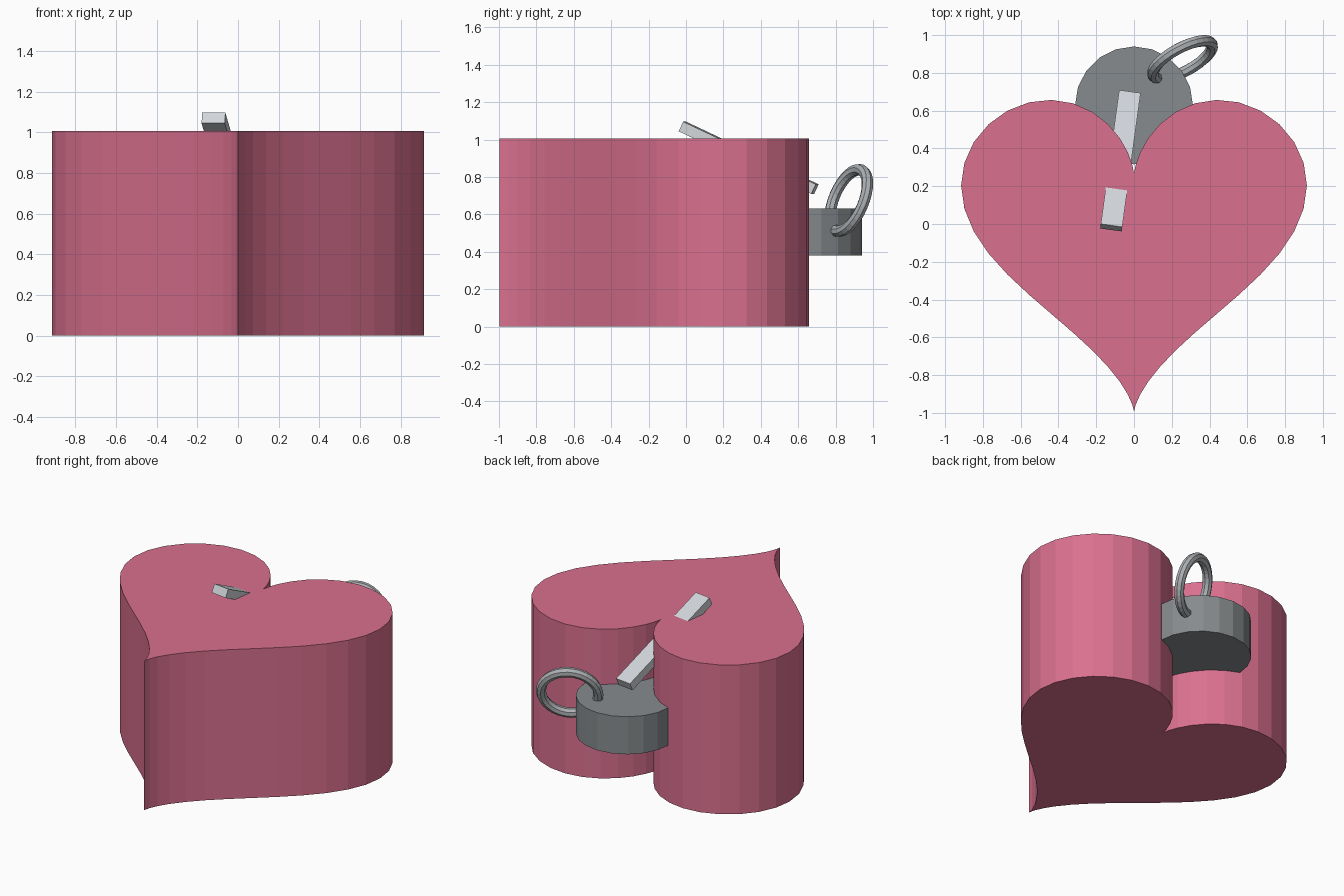
import bpy, bmesh, math
from mathutils import Vector, Matrix

if "Cube" in bpy.data.objects:
    bpy.data.objects.remove(bpy.data.objects["Cube"])


def material(name, rgb):
    m = bpy.data.materials.new(name)
    m.diffuse_color = (*rgb, 1)
    m.use_nodes = True
    m.node_tree.nodes["Principled BSDF"].inputs["Base Color"].default_value = m.diffuse_color
    return m


PINK = material("dusty pink", (0.70, 0.162, 0.275))
DARK = material("dark grey metal", (0.24, 0.26, 0.27))
MID = material("ring grey metal", (0.42, 0.44, 0.46))
LIGHT = material("light grey metal", (0.64, 0.67, 0.70))


def add_object(name, bm, mat):
    bmesh.ops.recalc_face_normals(bm, faces=bm.faces[:])
    me = bpy.data.meshes.new(name)
    bm.to_mesh(me)
    bm.free()
    me.materials.append(mat)
    ob = bpy.data.objects.new(name, me)
    bpy.context.collection.objects.link(ob)
    return ob


def prism(name, points, z0, z1, mat):
    bm = bmesh.new()
    low = [bm.verts.new((x, y, z0)) for x, y in points]
    top = [bm.verts.new((x, y, z1)) for x, y in points]
    bm.faces.new(low)
    bm.faces.new(top)
    n = len(points)
    for i in range(n):
        j = (i + 1) % n
        bm.faces.new((low[i], low[j], top[j], top[i]))
    return add_object(name, bm, mat)


# Heart-shaped body: classic heart curve, extruded upward
heart = []
for i in range(56):
    t = math.tau * i / 56
    heart.append((0.0572 * 16 * math.sin(t) ** 3,
                  0.0572 * (13 * math.cos(t) - 5 * math.cos(2 * t)
                            - 2 * math.cos(3 * t) - math.cos(4 * t)) - 0.025))
prism("heart_body", heart, 0, 1.005, PINK)

# Round disc set into the cleft at the back
disc = [(0.312 * math.sin(math.tau * i / 20), 0.628 + 0.312 * math.cos(math.tau * i / 20))
        for i in range(20)]
prism("round_disc", disc, 0.38, 0.633, DARK)

# Slanted bar running through the heart
bm = bmesh.new()
along = Vector((0.098, 0.715, -0.338)).normalized()
side = along.cross(Vector((0, 0, 1))).normalized()
up = side.cross(along)
basis = Matrix((side, along, up)).transposed().to_4x4()
bmesh.ops.create_cube(bm, size=1)
bmesh.ops.transform(bm, verts=bm.verts[:], matrix=Matrix.Translation((-0.072, 0.335, 0.903))
                    @ basis @ Matrix.Diagonal((0.115, 0.79, 0.057, 1)))
add_object("slanted_bar", bm, LIGHT)

# Tilted ring hooked through the edge of the disc
bm = bmesh.new()
MAJOR, MINOR, R, r = 32, 8, 0.176, 0.031
normal = Vector((0.447, -0.823, 0.35)).normalized()
place = Matrix.Translation((0.257, 0.87, 0.675)) @ normal.to_track_quat('Z', 'Y').to_matrix().to_4x4()
grid = []
for i in range(MAJOR):
    a = math.tau * i / MAJOR
    loop = []
    for j in range(MINOR):
        b = math.tau * j / MINOR
        d = R + r * math.cos(b)
        loop.append(bm.verts.new(place @ Vector((d * math.cos(a), d * math.sin(a), r * math.sin(b)))))
    grid.append(loop)
for i in range(MAJOR):
    for j in range(MINOR):
        k, m = (i + 1) % MAJOR, (j + 1) % MINOR
        bm.faces.new((grid[i][j], grid[k][j], grid[k][m], grid[i][m]))
add_object("hanging_ring", bm, MID)
